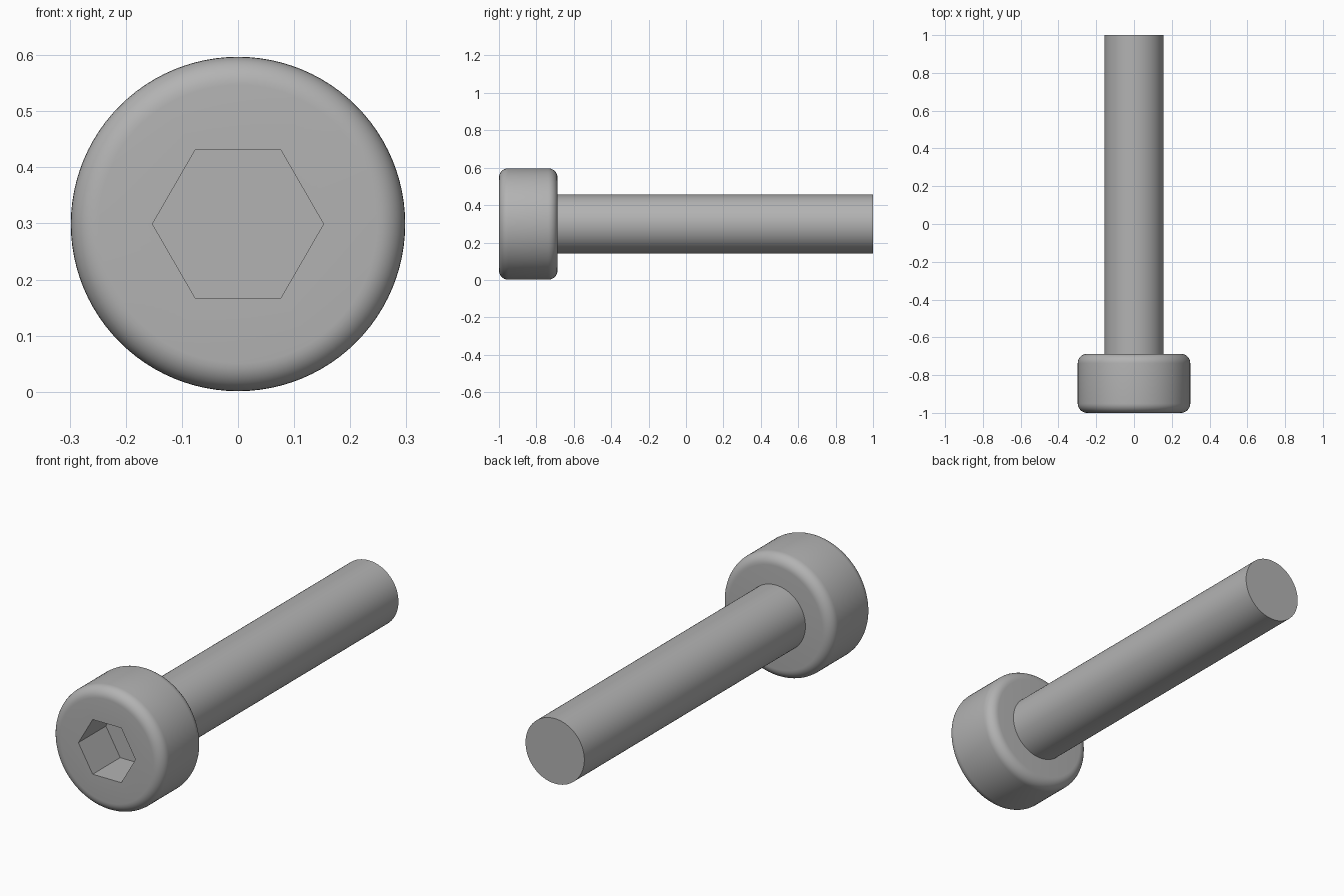
import bpy
import bmesh
import math

cube = bpy.data.objects.get("Cube")
if cube:
    bpy.data.objects.remove(cube, do_unlink=True)

SIDES = 96
AXIS_Z = 0.299
HEAD_R, FILLET = 0.298, 0.05
FRONT, HEAD_BACK, END = -1.0, -0.687, 1.0
SHANK_R = 0.157
HEX_APOTHEM, SOCKET_FLOOR = 0.132, -0.79

steel = bpy.data.materials.new("grey_steel")
steel.use_nodes = True
colour = (0.45, 0.45, 0.45, 1)
steel.diffuse_color = colour
steel.node_tree.nodes["Principled BSDF"].inputs["Base Color"].default_value = colour


def circle(radius):
    return lambda angle: radius


def hexagon(angle):
    # Radius of a hexagon outline with corners on the x axis
    sector = math.pi / 3
    return HEX_APOTHEM / math.cos(angle % sector - sector / 2)


def loft(name, sections):
    """Skin a list of (y, outline) rings along y and cap both ends."""
    bm = bmesh.new()
    rings = []
    for y, outline in sections:
        ring = []
        for i in range(SIDES):
            a = math.tau * i / SIDES
            r = outline(a)
            ring.append(bm.verts.new((r * math.cos(a), y, AXIS_Z + r * math.sin(a))))
        rings.append(ring)
    for lower, upper in zip(rings, rings[1:]):
        for i in range(SIDES):
            j = (i + 1) % SIDES
            bm.faces.new((lower[i], lower[j], upper[j], upper[i]))
    bm.faces.new(rings[0])
    bm.faces.new(rings[-1])
    bmesh.ops.recalc_face_normals(bm, faces=bm.faces)
    mesh = bpy.data.meshes.new(name)
    bm.to_mesh(mesh)
    bm.free()
    mesh.materials.append(steel)
    obj = bpy.data.objects.new(name, mesh)
    bpy.context.collection.objects.link(obj)
    bpy.ops.object.select_all(action="DESELECT")
    obj.select_set(True)
    bpy.context.view_layer.objects.active = obj
    bpy.ops.object.shade_smooth_by_angle(angle=math.radians(30))
    return obj


# Head: socket floor, hexagonal wall, front face, rounded rims, back face
arc = [math.pi / 2 * k / 8 for k in range(9)]
rim = [(FILLET * (1 - math.cos(t)), HEAD_R - FILLET * (1 - math.sin(t))) for t in arc]
head_sections = [(SOCKET_FLOOR, hexagon), (FRONT, hexagon)]
head_sections += [(FRONT + d, circle(r)) for d, r in rim]
head_sections += [(HEAD_BACK - d, circle(r)) for d, r in reversed(rim)]
loft("socket_head", head_sections)

# Shank: plain cylinder seated in the back of the head
loft("shank", [(HEAD_BACK - 0.05, circle(SHANK_R)), (END, circle(SHANK_R))])
